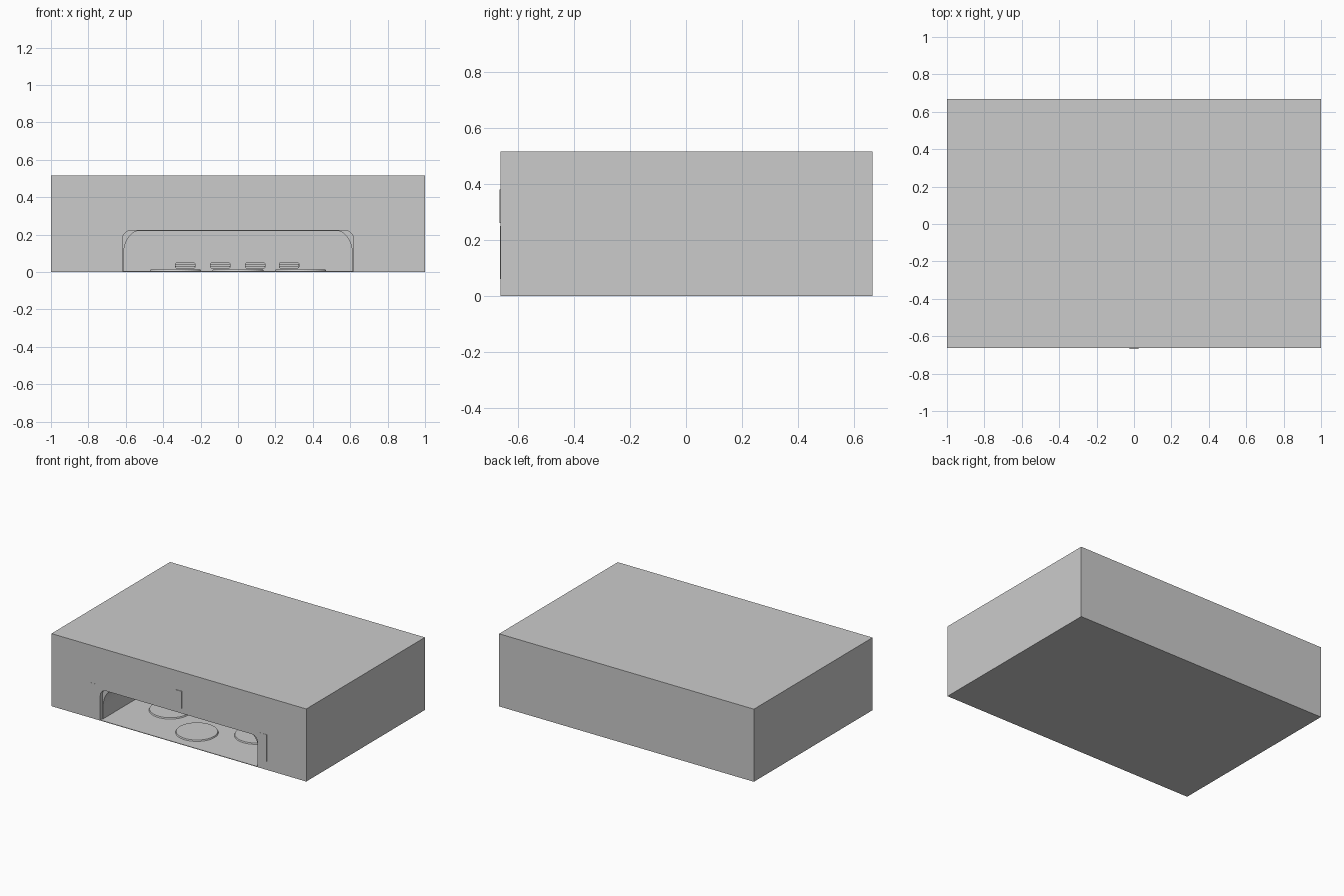
import bpy, bmesh, math

if "Cube" in bpy.data.objects:
    bpy.data.objects.remove(bpy.data.objects["Cube"])

FRONT, BACK, TOP = -0.663, 0.667, 0.515
FLOOR = 0.004


def finish(name, bm):
    bmesh.ops.recalc_face_normals(bm, faces=bm.faces)
    mesh = bpy.data.meshes.new(name)
    bm.to_mesh(mesh)
    bm.free()
    ob = bpy.data.objects.new(name, mesh)
    bpy.context.collection.objects.link(ob)
    return ob


def prism(name, profile, y0, y1):
    """Extrude an (x, z) profile from y0 to y1."""
    bm = bmesh.new()
    face = bm.faces.new([bm.verts.new((x, y0, z)) for x, z in profile])
    new = bmesh.ops.extrude_face_region(bm, geom=[face])["geom"]
    bmesh.ops.translate(bm, vec=(0, y1 - y0, 0),
                        verts=[v for v in new if isinstance(v, bmesh.types.BMVert)])
    return finish(name, bm)


def box(name, x0, x1, y0, y1, z0, z1):
    return prism(name, [(x0, z0), (x1, z0), (x1, z1), (x0, z1)], y0, y1)


def arch(half, top, rx, rz, steps=10):
    """Opening outline with rounded upper corners."""
    right = [(half - rx + rx * math.cos(a), top - rz + rz * math.sin(a))
             for a in [math.pi / 2 * i / steps for i in range(steps + 1)]]
    left = [(-x, z) for x, z in reversed(right)]
    return [(half, FLOOR)] + right + left + [(-half, FLOOR)]


def pill(cx, cz, w, h, r, steps=5):
    pts = []
    for q, (sx, sz) in enumerate([(1, 1), (-1, 1), (-1, -1), (1, -1)]):
        for i in range(steps + 1):
            a = math.pi / 2 * (q + i / steps)
            pts.append((cx + sx * (w / 2 - r) + r * math.cos(a),
                        cz + sz * (h / 2 - r) + r * math.sin(a)))
    return pts


# block with a wide low chamber opening at the front
body = box("body", -1, 1, FRONT, BACK, 0, TOP)
chamber_back = 0.5
cutters = [prism("front_cutter", arch(0.617, 0.222, 0.045, 0.045), FRONT - 0.1, FRONT + 0.025),
           prism("chamber_cutter", arch(0.612, 0.22, 0.085, 0.13), FRONT - 0.1, chamber_back)]
bpy.context.view_layer.objects.active = body
for cutter in cutters:
    mod = body.modifiers.new("cut", 'BOOLEAN')
    mod.operation = 'DIFFERENCE'
    mod.solver = 'EXACT'
    mod.object = cutter
    bpy.ops.object.modifier_apply(modifier=mod.name)
    bpy.data.objects.remove(cutter)

# thin plates on the face: keystone and side stones
box("keystone", -0.025, 0.025, FRONT - 0.004, FRONT + 0.01, 0.26, 0.38)
for s, side in ((-1, "left"), (1, "right")):
    a, b = sorted((s * 0.635, s * 0.69))
    box(side + "_jamb_stone", a, b, FRONT - 0.001, FRONT + 0.01, 0.06, 0.25)

# flat round plates on the chamber floor
for i, (x, y) in enumerate([(-0.335, -0.28), (0, -0.46), (0.335, -0.28)]):
    bm = bmesh.new()
    bmesh.ops.create_cone(bm, cap_ends=True, segments=48, radius1=0.138, radius2=0.134, depth=0.008)
    bmesh.ops.translate(bm, vec=(x, y, 0.008), verts=bm.verts)
    finish(f"floor_plate_{i + 1}", bm)

# row of four rounded vents on the rear wall
for i, x in enumerate((-0.282, -0.095, 0.092, 0.273)):
    prism(f"rear_vent_{i + 1}", pill(x, 0.035, 0.11, 0.032, 0.01), chamber_back - 0.03, chamber_back + 0.01)
    prism(f"rear_vent_lip_{i + 1}", pill(x, 0.035, 0.108, 0.016, 0.006), chamber_back - 0.045, chamber_back)
